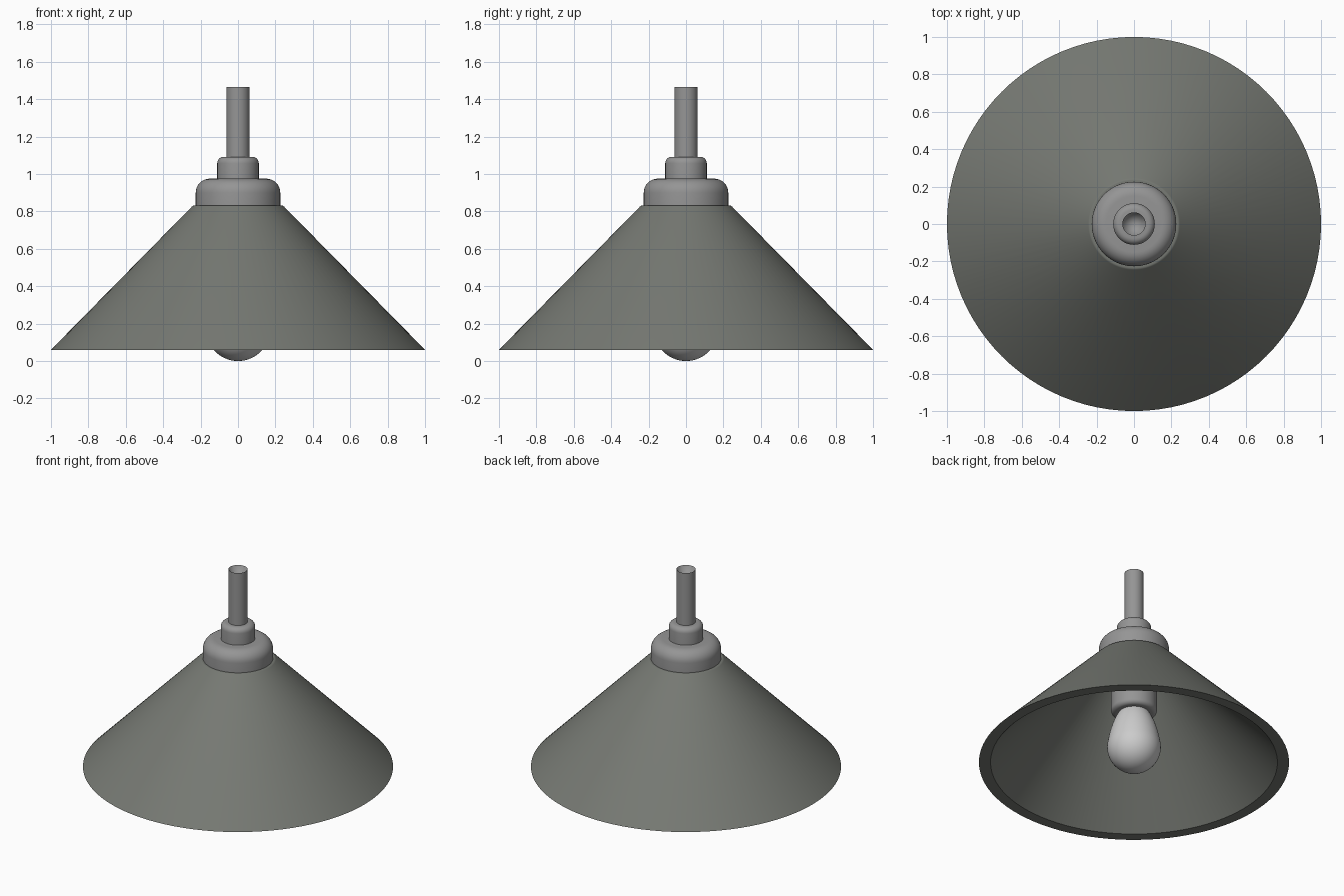
import bpy, bmesh, math

if "Cube" in bpy.data.objects:
    bpy.data.objects.remove(bpy.data.objects["Cube"])


def material(name, rgb):
    m = bpy.data.materials.new(name)
    m.diffuse_color = (*rgb, 1)
    m.use_nodes = True
    m.node_tree.nodes["Principled BSDF"].inputs["Base Color"].default_value = m.diffuse_color
    return m


def arc(cx, cz, r, a0, a1, n=6):
    """Points on a circular arc in the radius/height plane (degrees)."""
    return [(cx + r * math.cos(math.radians(a0 + (a1 - a0) * i / n)),
             cz + r * math.sin(math.radians(a0 + (a1 - a0) * i / n)))
            for i in range(n + 1)]


def lathe(name, profile, mat, closed=False, segs=96):
    """Spin a (radius, height) profile about the z axis."""
    bm = bmesh.new()
    vs = [bm.verts.new((r, 0, z)) for r, z in profile]
    es = [bm.edges.new(p) for p in zip(vs, vs[1:])]
    if closed:
        es.append(bm.edges.new((vs[-1], vs[0])))
    bmesh.ops.spin(bm, geom=vs + es, axis=(0, 0, 1), cent=(0, 0, 0),
                   angle=2 * math.pi, steps=segs, use_merge=True)
    bmesh.ops.remove_doubles(bm, verts=bm.verts, dist=1e-5)
    bmesh.ops.recalc_face_normals(bm, faces=bm.faces)
    me = bpy.data.meshes.new(name)
    bm.to_mesh(me)
    bm.free()
    me.materials.append(mat)
    ob = bpy.data.objects.new(name, me)
    bpy.context.collection.objects.link(ob)
    bpy.ops.object.select_all(action='DESELECT')
    ob.select_set(True)
    bpy.context.view_layer.objects.active = ob
    bpy.ops.object.shade_smooth_by_angle(angle=math.radians(30))
    return ob


enamel = material("enamel", (0.18, 0.19, 0.17))
metal = material("metal", (0.3, 0.3, 0.3))
glass = material("glass", (0.8, 0.8, 0.8))

# Conical shade with thickness, flat bottom rim and softened top edge
lathe("shade", [(1.0, 0.06)] + arc(0.233, 0.815, 0.017, 45, 90, 4)
      + [(0.14, 0.832), (0.14, 0.79), (0.21, 0.785), (0.925, 0.06)],
      enamel, closed=True)

# Rounded cap and collar above the shade
lathe("cap", [(0, 0.83), (0.226, 0.83)] + arc(0.151, 0.9, 0.075, 0, 90, 8)
      + [(0, 0.975)], metal)
lathe("collar", [(0, 0.96), (0.111, 0.96)] + arc(0.076, 1.057, 0.035, 0, 90)
      + [(0, 1.092)], metal)

# Hanging rod, hollowed at the top
lathe("rod", [(0, 1.08), (0.062, 1.08), (0.062, 1.465), (0, 1.35)], metal, segs=48)

# Lamp socket under the cap
lathe("socket", [(0, 0.84), (0.148, 0.84)] + arc(0.118, 0.45, 0.03, 0, -90)
      + [(0, 0.42)], metal, segs=64)

# Egg-shaped bulb
lathe("bulb", [(0, 0)] + arc(0, 0.173, 0.173, -84, 12, 16)
      + [(0.162, 0.25), (0.15, 0.3), (0.134, 0.35), (0.115, 0.395),
         (0.095, 0.43), (0, 0.45)], glass, segs=64)
